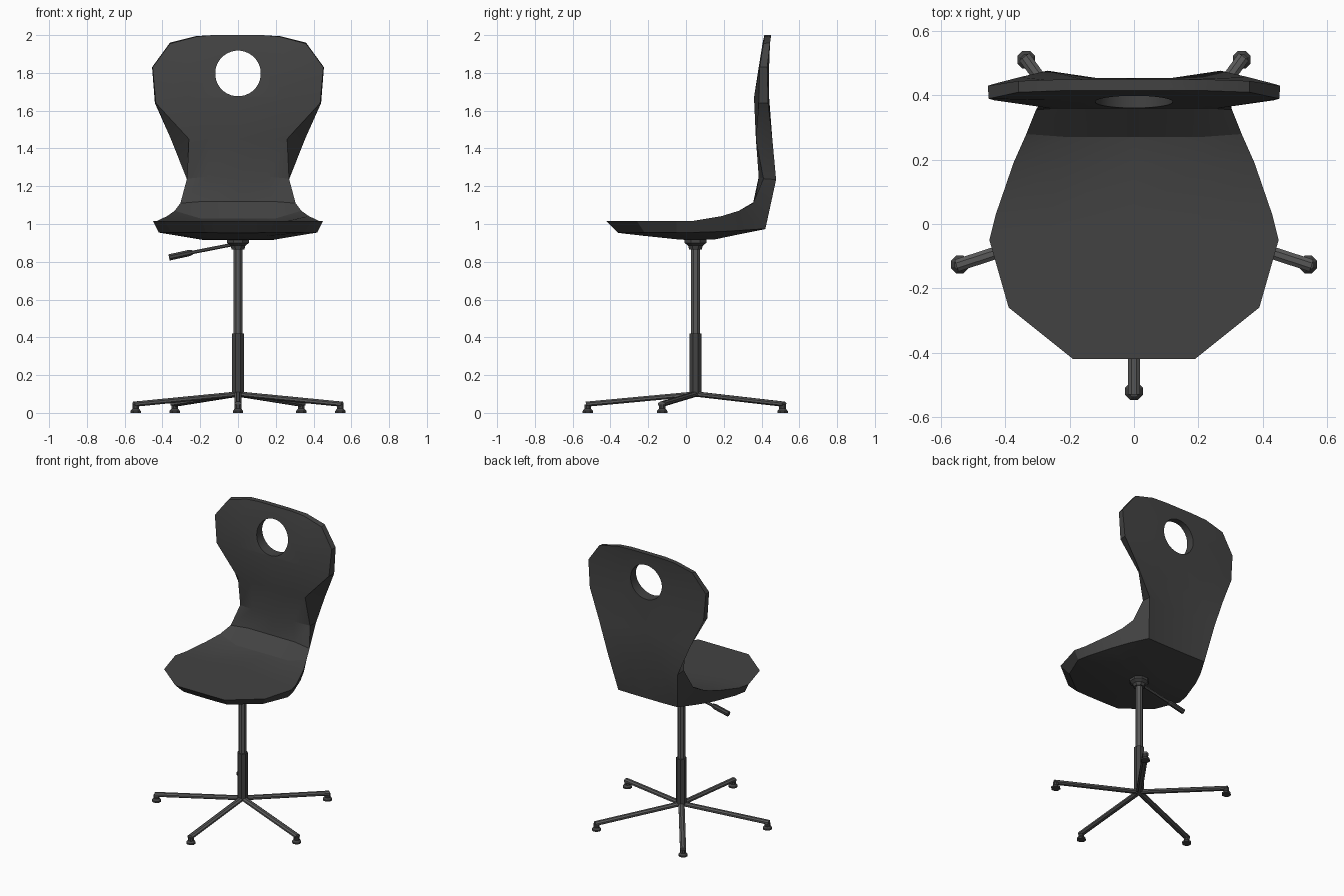
import bpy, bmesh, math
from mathutils import Vector

if "Cube" in bpy.data.objects:
    bpy.data.objects.remove(bpy.data.objects["Cube"])

CY = 0.05  # column axis in y


def material(name, v):
    m = bpy.data.materials.new(name)
    m.diffuse_color = (v, v, v, 1)
    m.use_nodes = True
    m.node_tree.nodes["Principled BSDF"].inputs["Base Color"].default_value = m.diffuse_color
    return m


PLASTIC = material("dark_plastic", 0.055)
METAL = material("dark_metal", 0.1)


def finish(name, bm, mat):
    bmesh.ops.recalc_face_normals(bm, faces=bm.faces)
    me = bpy.data.meshes.new(name)
    bm.to_mesh(me)
    bm.free()
    me.materials.append(mat)
    ob = bpy.data.objects.new(name, me)
    bpy.context.collection.objects.link(ob)
    return ob


def tube(name, rings, mat, sides=8, flat=1.0):
    """Closed tube through (point, radius) rings; flat squashes its height."""
    bm = bmesh.new()
    axis = (Vector(rings[-1][0]) - Vector(rings[0][0])).normalized()
    up = Vector((0, 0, 1)) if abs(axis.z) < 0.9 else Vector((0, 1, 0))
    u = axis.cross(up).normalized()
    v = u.cross(axis)
    loops = []
    for p, r in rings:
        angles = [2 * math.pi * (i + 0.5) / sides for i in range(sides)]
        loops.append([bm.verts.new(Vector(p) + u * r * math.cos(a) + v * r * flat * math.sin(a))
                      for a in angles])
    for a, b in zip(loops, loops[1:]):
        for i in range(sides):
            j = (i + 1) % sides
            bm.faces.new((a[i], a[j], b[j], b[i]))
    bm.faces.new(loops[0])
    bm.faces.new(loops[-1])
    return finish(name, bm, mat)


def lathe(name, x, y, profile, mat, sides=8):
    return tube(name, [((x, y, z), r) for r, z in profile], mat, sides)


# Shell rows: half width, edge y, edge z, middle y, middle z
upper = [
    (.19, -.42, 1.015, -.42, 1.015), (.39, -.26, 1.015, -.26, 1.015),
    (.45, -.05, 1.015, -.05, 1.015), (.43, .03, 1.015, .03, 1.015),
    (.375, .19, 1.042, .19, 1.017), (.335, .28, 1.07, .27, 1.03),
    (.305, .355, 1.11, .365, 1.12), (.27, .41, 1.24, .385, 1.25),
    (.26, .37, 1.45, .37, 1.45), (.435, .385, 1.64, .36, 1.67),
    (.452, .39, 1.83, .385, 1.83), (.36, .41, 1.955, .405, 1.955),
    (.22, .415, 1.992, .415, 2.0)]
lower = [
    (.17, -.36, .955, -.36, .953), (.35, -.22, .955, -.22, .937),
    (.42, -.05, .955, -.03, .917), (.405, .03, .955, .06, .915),
    (.35, .19, .96, .15, .918), (.30, .30, .967, .28, .945),
    (.23, .42, .975, .42, .973), (.27, .477, 1.235, .455, 1.235),
    (.355, .457, 1.45, .45, 1.45), (.44, .435, 1.64, .44, 1.67),
    (.455, .43, 1.83, .44, 1.83), (.36, .445, 1.96, .445, 1.96),
    (.22, .45, 1.995, .45, 2.0)]


def sheet(bm, rows, inner):
    grid = [[bm.verts.new((w * t, *((ye, ze) if abs(t) == 1 else (yc, zc))))
             for t in (-1, -inner, 0, inner, 1)] for w, ye, ze, yc, zc in rows]
    for a, b in zip(grid, grid[1:]):
        for i in range(4):
            bm.faces.new((a[i], a[i + 1], b[i + 1], b[i]))
    # outline of the sheet, in order
    return (grid[0] + [r[-1] for r in grid[1:-1]] + grid[-1][::-1]
            + [r[0] for r in grid[-2:0:-1]])


bm = bmesh.new()
rim_a, rim_b = sheet(bm, upper, 0.6), sheet(bm, lower, 0.45)
for i in range(len(rim_a)):
    j = (i + 1) % len(rim_a)
    bm.faces.new((rim_a[i], rim_a[j], rim_b[j], rim_b[i]))
shell = finish("seat_shell", bm, PLASTIC)

# Round grip hole in the backrest
cutter = tube("hole_cutter", [((0, .2, 1.797), .121), ((0, .7, 1.797), .121)], PLASTIC, 32)
cutter.hide_render = True
bpy.context.view_layer.objects.active = shell
mod = shell.modifiers.new("hole", 'BOOLEAN')
mod.operation = 'DIFFERENCE'
mod.solver = 'EXACT'
mod.object = cutter
bpy.ops.object.modifier_apply(modifier=mod.name)
bpy.data.objects.remove(cutter)
bpy.ops.object.select_all(action='DESELECT')
shell.select_set(True)
bpy.ops.object.shade_smooth_by_angle(angle=math.radians(20))

# Mount and telescopic column
lathe("seat_mount", 0, CY, [(.062, .925), (.062, .90), (.042, .885), (.036, .865)], PLASTIC)
lathe("upper_column", 0, CY, [(.025, .40), (.025, .88)], METAL)
lathe("lower_column", 0, CY, [(.034, .09), (.034, .42)], PLASTIC)

# Height lever
tube("lever_rod", [((-.02, CY, .893), .01), ((-.25, CY, .848), .01)], METAL)
tube("lever_handle", [((-.24, CY, .85), .013), ((-.26, CY, .846), .018),
                      ((-.365, CY, .823), .018)], PLASTIC)

# Five-star base
for k in range(5):
    a = math.radians(-90 + 72 * k)
    c, s = math.cos(a), math.sin(a)
    tube(f"base_leg_{k + 1}", [((0, CY, .1), .021), ((.58 * c, CY + .58 * s, .046), .021)],
         METAL, 8, 0.7)
    lathe(f"foot_{k + 1}", .57 * c, CY + .57 * s,
          [(.03, 0), (.03, .01), (.019, .022), (.019, .045)], PLASTIC)
